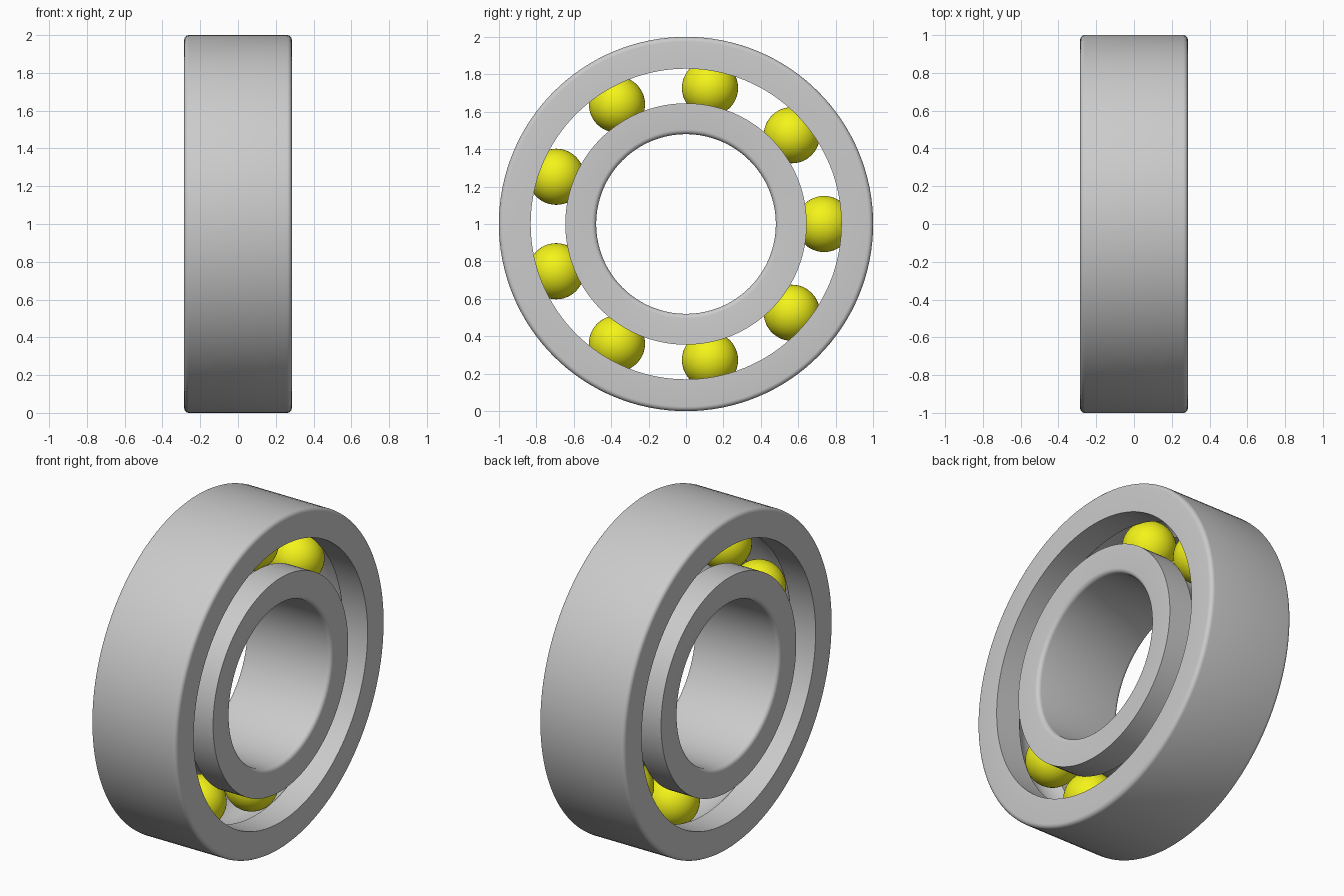
import bpy, bmesh
from math import sin, cos, pi, radians, asin, sqrt

if "Cube" in bpy.data.objects:
    bpy.data.objects.remove(bpy.data.objects["Cube"])

HALF = 0.285       # half width along x
FILLET = 0.025     # rounded outer corners
PITCH = 0.738      # radius of the ball circle
BALL = 0.15
GROOVE = 0.152
SEGMENTS = 128


def arc(cx, cr, rad, a0, a1, n):
    """Points (x, radius) on an arc, angles in degrees."""
    return [(cx + rad * cos(radians(a0 + (a1 - a0) * i / n)),
             cr + rad * sin(radians(a0 + (a1 - a0) * i / n))) for i in range(n + 1)]


def ring_profile(r_round, r_race):
    """Closed section: rounded corners at r_round, ball groove at r_race."""
    s = 1 if r_round > r_race else -1
    cr = r_round - s * FILLET
    e = HALF - FILLET
    pts = arc(e, cr, FILLET, 0, s * 90, 5) + arc(-e, cr, FILLET, s * 90, s * 180, 5)
    a = math_edge = 0
    a = asin(abs(r_race - PITCH) / GROOVE) * 180 / pi
    pts.append((-HALF, r_race))
    pts += arc(0, PITCH, GROOVE, s * (180 - a), s * a, 14)
    pts.append((HALF, r_race))
    return pts


def revolve(name, profile):
    bm = bmesh.new()
    loops = []
    for i in range(SEGMENTS):
        t = 2 * pi * i / SEGMENTS
        loops.append([bm.verts.new((x, r * cos(t), 1 + r * sin(t))) for x, r in profile])
    n = len(profile)
    for i in range(SEGMENTS):
        a, b = loops[i], loops[(i + 1) % SEGMENTS]
        for j in range(n):
            k = (j + 1) % n
            bm.faces.new((a[j], a[k], b[k], b[j]))
    bmesh.ops.recalc_face_normals(bm, faces=bm.faces)
    mesh = bpy.data.meshes.new(name)
    bm.to_mesh(mesh)
    bm.free()
    obj = bpy.data.objects.new(name, mesh)
    bpy.context.collection.objects.link(obj)
    bpy.ops.object.select_all(action='DESELECT')
    obj.select_set(True)
    bpy.context.view_layer.objects.active = obj
    bpy.ops.object.shade_smooth_by_angle(angle=radians(30))
    return obj


# Outer and inner races
revolve("outer_race", ring_profile(1.0, 0.83))
revolve("inner_race", ring_profile(0.48, 0.645))

# Balls
yellow = bpy.data.materials.new("yellow")
yellow.diffuse_color = (0.9, 0.9, 0.01, 1)
yellow.use_nodes = True
yellow.node_tree.nodes["Principled BSDF"].inputs["Base Color"].default_value = yellow.diffuse_color
for i in range(9):
    t = 2 * pi * i / 9
    bpy.ops.mesh.primitive_uv_sphere_add(segments=48, ring_count=24, radius=BALL,
                                         location=(0, PITCH * cos(t), 1 + PITCH * sin(t)))
    ball = bpy.context.object
    ball.name = f"ball_{i + 1}"
    ball.data.materials.append(yellow)
    bpy.ops.object.shade_smooth()
